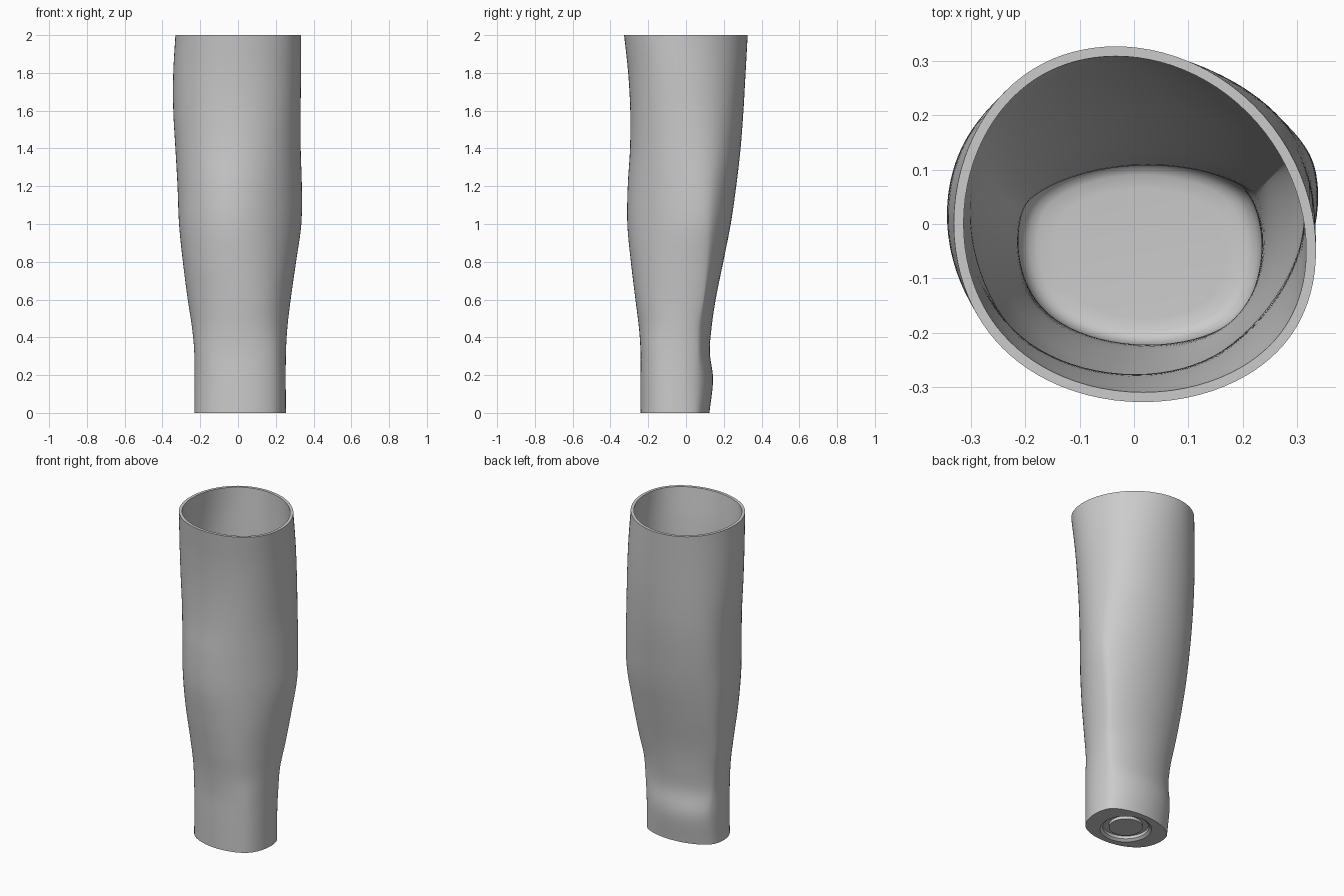
import bpy
import bmesh
from math import sin, cos, tau, radians

SEGMENTS = 96
LAYERS = 64
WALL = 0.018
HEIGHT = 2.0
BASE_CENTRE = (0.01, -0.06)

# Each section: height, then its extent in thousandths toward eight
# directions, counter-clockwise from +x in steps of 45 degrees
SECTIONS = [
    (0.0, 250, 208, 120, 180, 230, 247, 240, 275),
    (0.18, 250, 210, 140, 197, 230, 247, 240, 275),
    (0.32, 250, 216, 121, 188, 230, 248, 240, 275),
    (0.45, 258, 225, 130, 200, 242, 252, 250, 272),
    (0.6, 275, 258, 150, 228, 265, 268, 270, 282),
    (0.8, 305, 293, 190, 265, 290, 295, 295, 294),
    (1.0, 335, 322, 230, 295, 310, 311, 315, 299),
    (1.2, 338, 330, 260, 317, 318, 313, 312, 301),
    (1.4, 331, 331, 285, 331, 330, 311, 298, 307),
    (1.6, 330, 330, 302, 338, 342, 317, 295, 318),
    (1.8, 333, 323, 315, 340, 342, 325, 305, 333),
    (2.0, 335, 309, 328, 340, 330, 335, 325, 354),
]


def slope(i, k):
    """Slope of extent k at section i, from its neighbours."""
    a = SECTIONS[max(i - 1, 0)]
    b = SECTIONS[min(i + 1, len(SECTIONS) - 1)]
    return (b[k] - a[k]) / (b[0] - a[0])


def extents(z):
    """Eight extents at height z, by smooth cubic interpolation."""
    i = 0
    while i < len(SECTIONS) - 2 and z > SECTIONS[i + 1][0]:
        i += 1
    low, high = SECTIONS[i], SECTIONS[i + 1]
    span = high[0] - low[0]
    t = (z - low[0]) / span
    ease = t * t * (3 - 2 * t)
    result = []
    for k in range(1, 9):
        value = low[k] + (high[k] - low[k]) * ease
        value += span * t * (1 - t) ** 2 * slope(i, k)
        value -= span * t * t * (1 - t) * slope(i + 1, k)
        result.append(value / 1000)
    return result


def outline(z, inset=0.0):
    """Smooth closed outline touching the eight extents, moved in by inset."""
    ext = extents(z)
    mean = sum(ext) / 8
    waves = []
    for n, weight in ((1, 1), (2, 1), (3, 0.75), (4, 0.75)):
        share = weight / (8 if n == 4 else 4)
        a = share * sum(e * cos(n * tau * j / 8) for j, e in enumerate(ext))
        b = share * sum(e * sin(n * tau * j / 8) for j, e in enumerate(ext))
        waves.append((n, a, 0 if n == 4 else b))
    points = []
    for s in range(SEGMENTS):
        ang = tau * s / SEGMENTS
        h, dh = mean - inset, 0.0
        for n, a, b in waves:
            h += a * cos(n * ang) + b * sin(n * ang)
            dh += n * (b * cos(n * ang) - a * sin(n * ang))
        points.append((h * cos(ang) - dh * sin(ang),
                       h * sin(ang) + dh * cos(ang), z))
    return points


def circle(radius, z):
    cx, cy = BASE_CENTRE
    return [(cx + radius * cos(tau * s / SEGMENTS),
             cy + radius * sin(tau * s / SEGMENTS), z)
            for s in range(SEGMENTS)]


def shrunk(points, factor, z):
    cx, cy = BASE_CENTRE
    return [(cx + (x - cx) * factor, cy + (y - cy) * factor, z)
            for x, y, _ in points]


def loft(name, rings, material):
    """Skin a stack of rings and cap both ends."""
    bm = bmesh.new()
    loops = [[bm.verts.new(p) for p in ring] for ring in rings]
    for lower, upper in zip(loops, loops[1:]):
        for s in range(SEGMENTS):
            t = (s + 1) % SEGMENTS
            bm.faces.new((lower[s], lower[t], upper[t], upper[s]))
    bm.faces.new(loops[0][::-1])
    bm.faces.new(loops[-1])
    bmesh.ops.recalc_face_normals(bm, faces=bm.faces)
    mesh = bpy.data.meshes.new(name)
    bm.to_mesh(mesh)
    bm.free()
    mesh.materials.append(material)
    obj = bpy.data.objects.new(name, mesh)
    bpy.context.collection.objects.link(obj)
    return obj


default_cube = bpy.data.objects.get("Cube")
if default_cube:
    bpy.data.objects.remove(default_cube, do_unlink=True)

grey = bpy.data.materials.new("light_grey")
grey.use_nodes = True
colour = (0.6, 0.6, 0.6, 1)
grey.diffuse_color = colour
shader = next(n for n in grey.node_tree.nodes if n.type == "BSDF_PRINCIPLED")
shader.inputs["Base Color"].default_value = colour

# Stepped round socket in the underside
rings = [circle(r, z) for r, z in (
    (0.095, 0.012), (0.095, 0.03), (0.13, 0.03), (0.13, 0.012), (0.145, 0))]

# Outer skin, from the base up to the rim
rings += [outline(HEIGHT * i / LAYERS) for i in range(LAYERS + 1)]

# Inner skin, from the rim down to just above the floor
rings += [outline(HEIGHT * i / LAYERS, WALL) for i in range(LAYERS, 3, -1)]

# Rounded inner floor
floor = outline(0.1, WALL)
rings += [shrunk(floor, f, z) for f, z in (
    (0.99, 0.095), (0.96, 0.078), (0.91, 0.066), (0.84, 0.06), (0.7, 0.058))]

sleeve = loft("forearm_sleeve", rings, grey)

bpy.ops.object.select_all(action="DESELECT")
sleeve.select_set(True)
bpy.context.view_layer.objects.active = sleeve
bpy.ops.object.shade_smooth_by_angle(angle=radians(35))
